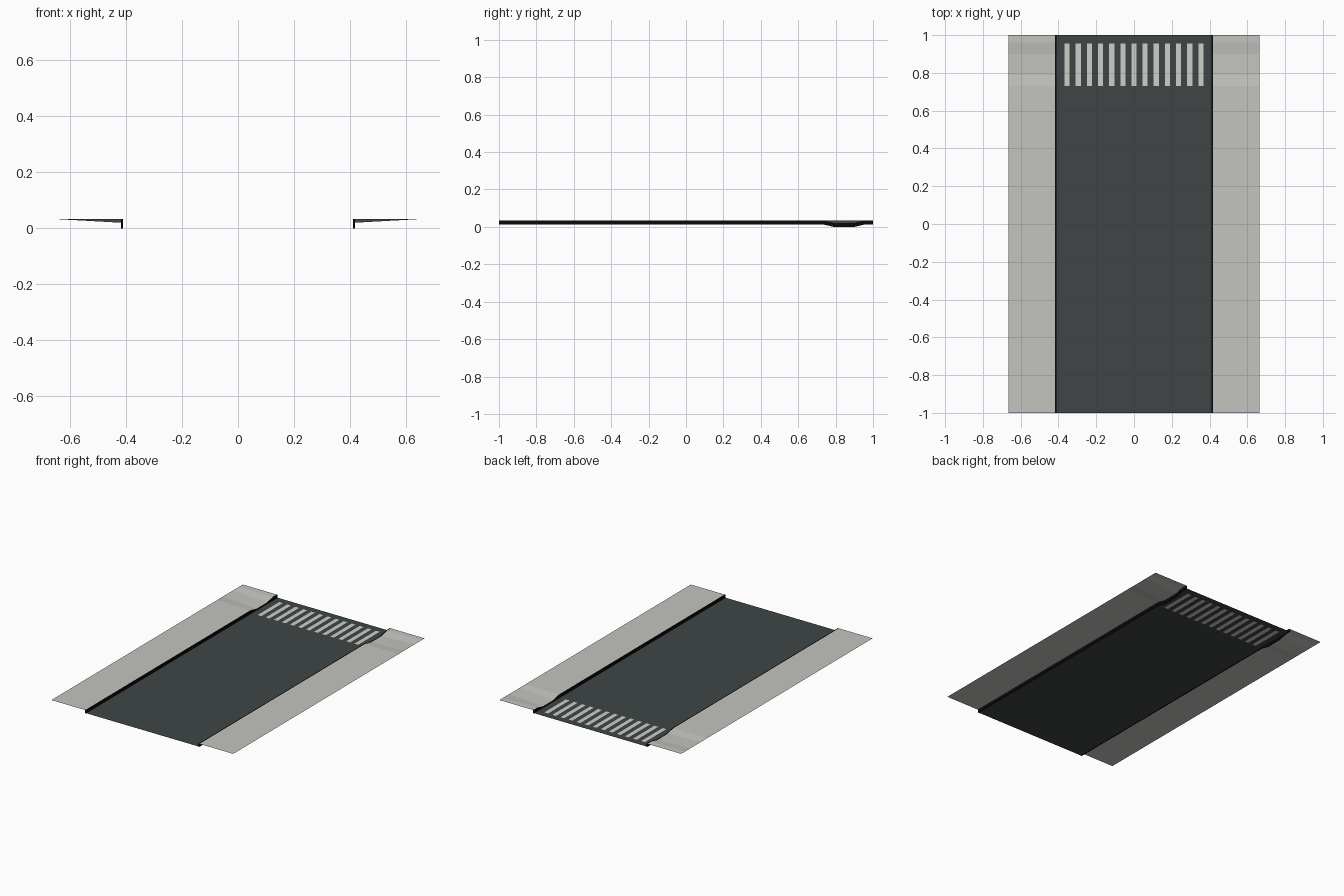
import bpy, bmesh

if "Cube" in bpy.data.objects:
    bpy.data.objects.remove(bpy.data.objects["Cube"])

ROAD_Z, TOP, DROP, CURB_H = 0.015, 0.034, 0.014, 0.02
INNER, CURB_OUT, OUTER = 0.411, 0.418, 0.665
# (y, how far the kerb is lowered there): dropped kerb at the crossing
STATIONS = [(-1, 0), (0.73, 0), (0.79, DROP), (0.90, DROP), (0.96, 0), (1, 0)]


def material(name, rgb):
    m = bpy.data.materials.new(name)
    m.diffuse_color = (*rgb, 1)
    m.use_nodes = True
    m.node_tree.nodes["Principled BSDF"].inputs["Base Color"].default_value = m.diffuse_color
    return m


asphalt = material("asphalt", (0.05, 0.06, 0.06))
paving = material("pale paving", (0.55, 0.55, 0.52))
paint = material("crossing paint", (0.62, 0.62, 0.59))
black = material("black kerb", (0.003, 0.003, 0.003))


def finish(name, bm, mats):
    me = bpy.data.meshes.new(name)
    bm.to_mesh(me)
    bm.free()
    for m in mats:
        me.materials.append(m)
    ob = bpy.data.objects.new(name, me)
    bpy.context.collection.objects.link(ob)
    return ob


def loft(bm, rows, closed=False):
    """Skin a list of equal-length point rows; optional tube with end caps."""
    vs = [[bm.verts.new(p) for p in r] for r in rows]
    n = len(vs[0])
    for a, b in zip(vs, vs[1:]):
        for i in range(n if closed else n - 1):
            j = (i + 1) % n
            bm.faces.new((a[i], a[j], b[j], b[i]))
    if closed:
        bm.faces.new(vs[0])
        bm.faces.new(vs[-1])


# road with the crossing stripes cut into its faces
xs = [-INNER]
for i in range(13):
    c = (i - 6) * 0.059
    xs += [c - 0.0137, c + 0.0137]
xs.append(INNER)
bm = bmesh.new()
loft(bm, [[(x, y, ROAD_Z) for x in xs] for y in (-1, 0.73, 0.955, 1)])
for f in bm.faces:
    c = f.calc_center_median()
    near = abs(c.x / 0.059 - round(c.x / 0.059)) < 0.1
    if 0.73 < c.y < 0.955 and near and abs(c.x) < 0.36:
        f.material_index = 1
finish("road", bm, [asphalt, paint])

for side, label in ((-1, "left"), (1, "right")):
    # pavement, sloping down to the dropped kerb
    bm = bmesh.new()
    loft(bm, [[(side * CURB_OUT, y, TOP - d), (side * OUTER, y, TOP)]
              for y, d in STATIONS])
    bmesh.ops.recalc_face_normals(bm, faces=bm.faces[:])
    bm.normal_update()
    flip = [f for f in bm.faces if f.normal.z < 0]
    bmesh.ops.reverse_faces(bm, faces=flip)
    finish(label + "_pavement", bm, [paving])

    # kerb strip
    bm = bmesh.new()
    loft(bm, [[(side * x, y, TOP - d - h) for x, h in
               ((INNER, CURB_H), (CURB_OUT, CURB_H), (CURB_OUT, 0), (INNER, 0))]
              for y, d in STATIONS], closed=True)
    bmesh.ops.recalc_face_normals(bm, faces=bm.faces[:])
    finish(label + "_kerb", bm, [black])
